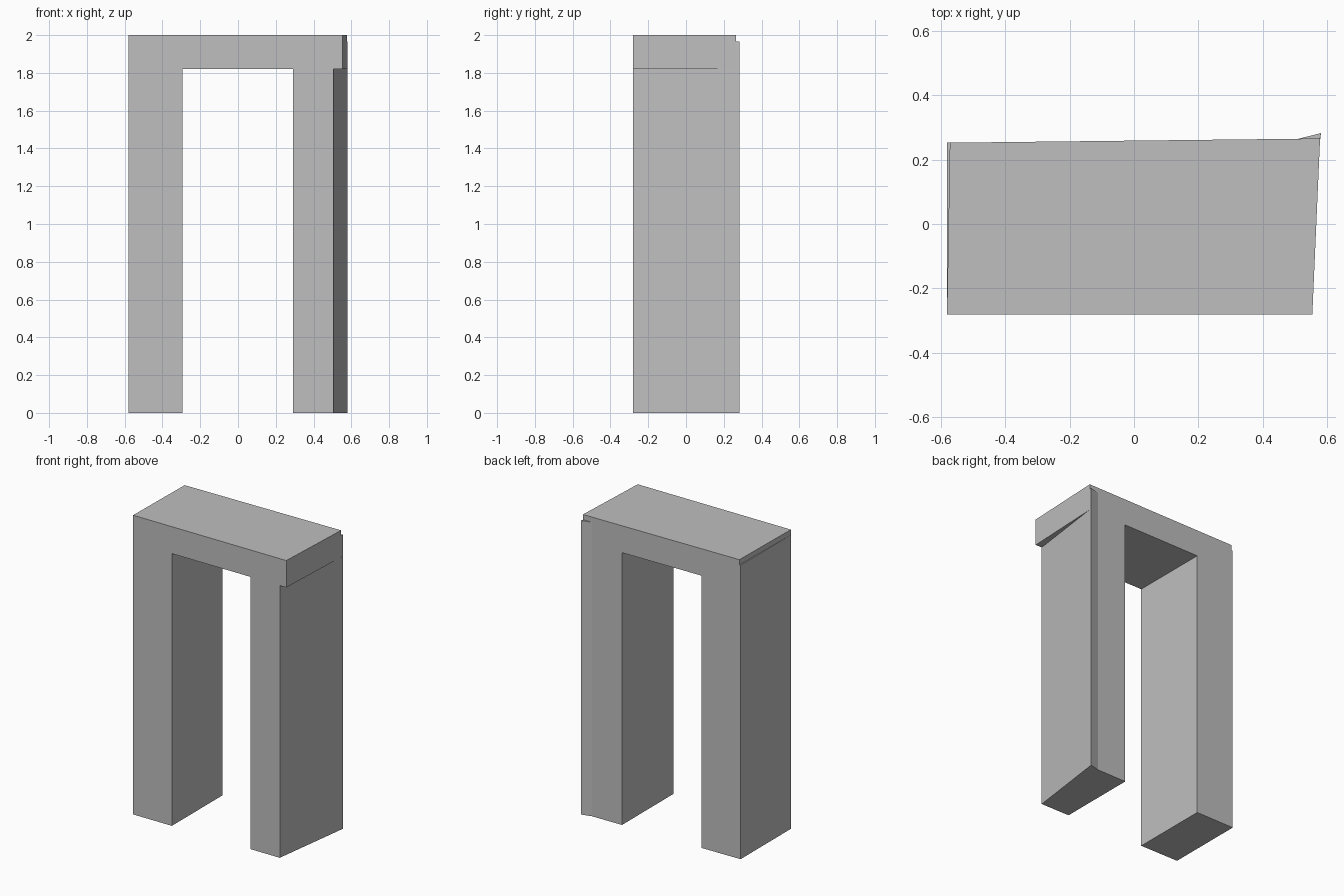
import bpy
import bmesh

default = bpy.data.objects.get("Cube")
if default:
    bpy.data.objects.remove(default, do_unlink=True)

stone = bpy.data.materials.new("grey stone")
stone.use_nodes = True
grey = (0.52, 0.52, 0.52, 1)
stone.diffuse_color = grey
stone.node_tree.nodes["Principled BSDF"].inputs["Base Color"].default_value = grey


def prism(name, outline, bottom, top):
    """Extrude a plan outline from one height to another."""
    bm = bmesh.new()
    base = bm.faces.new([bm.verts.new((x, y, bottom)) for x, y in outline])
    raised = bmesh.ops.extrude_face_region(bm, geom=[base])["geom"]
    verts = [v for v in raised if isinstance(v, bmesh.types.BMVert)]
    bmesh.ops.translate(bm, verts=verts, vec=(0, 0, top - bottom))
    bmesh.ops.recalc_face_normals(bm, faces=bm.faces)
    mesh = bpy.data.meshes.new(name)
    bm.to_mesh(mesh)
    bm.free()
    mesh.materials.append(stone)
    obj = bpy.data.objects.new(name, mesh)
    bpy.context.collection.objects.link(obj)
    return obj


FRONT = -0.28
SOFFIT, LEDGE, TOP = 1.82, 1.965, 2.0


def back(x):
    """Depth of the slightly skewed rear wall."""
    return 0.2585 + 0.0113 * x


# Lintel across the opening
prism("lintel", [(-0.58, FRONT), (0.553, FRONT), (0.577, back(0.577)),
                 (-0.571, back(-0.571))], SOFFIT, TOP)

# Straight leg and the sliver of it that rises beside the lintel
prism("right_leg", [(-0.58, FRONT), (-0.293, FRONT), (-0.293, back(-0.293)),
                    (-0.58, back(-0.58))], 0, SOFFIT)
prism("right_ledge", [(-0.58, FRONT), (-0.571, back(-0.571)),
                      (-0.58, back(-0.58))], SOFFIT, LEDGE)

# Splayed leg with a flared rear corner that rises behind the lintel
prism("left_leg", [(0.29, FRONT), (0.505, FRONT), (0.58, 0.282),
                   (0.51, back(0.51)), (0.29, back(0.29))], 0, SOFFIT)
prism("left_ledge", [(0.51, back(0.51)), (0.577, back(0.577)),
                     (0.58, 0.282)], SOFFIT, LEDGE)
